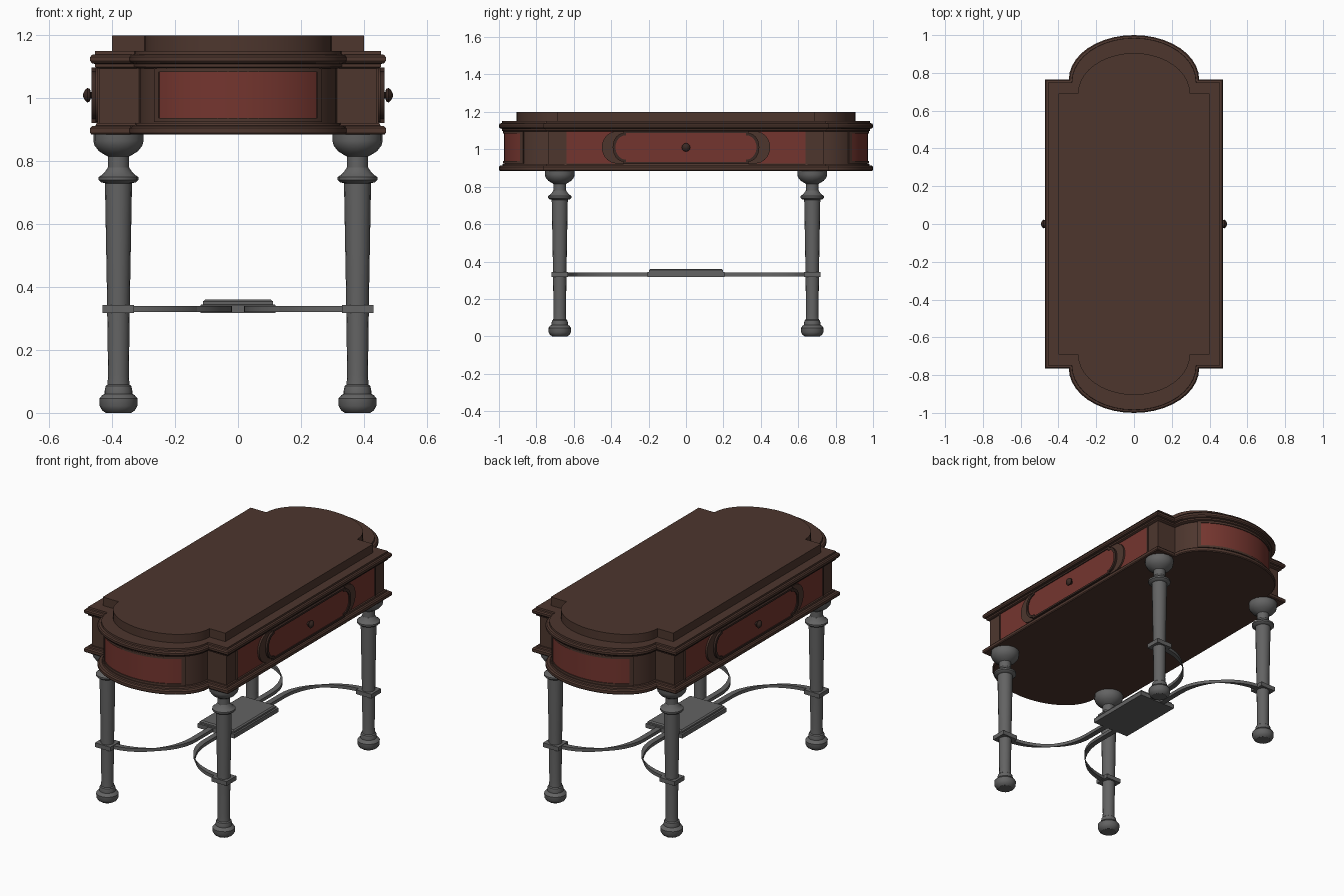
import bpy, bmesh, math
from math import sin, cos, pi

if "Cube" in bpy.data.objects:
    bpy.data.objects.remove(bpy.data.objects["Cube"])


def material(name, rgb):
    m = bpy.data.materials.new(name)
    m.diffuse_color = (*rgb, 1)
    m.use_nodes = True
    m.node_tree.nodes["Principled BSDF"].inputs["Base Color"].default_value = m.diffuse_color
    return m


BROWN = material("brown wood", (0.075, 0.037, 0.027))
DARK = material("dark wood", (0.042, 0.022, 0.017))
RED = material("red lacquer", (0.175, 0.036, 0.028))
GREY = material("grey metal", (0.125, 0.125, 0.125))


def loft(name, mat, rings, cap=True, closed=False, smooth=True):
    """Skin a list of equal rings of 3D points."""
    bm = bmesh.new()
    vs = [[bm.verts.new(p) for p in r] for r in rings]
    n = len(vs[0])
    pairs = list(zip(vs, vs[1:])) + ([(vs[-1], vs[0])] if closed else [])
    for a, b in pairs:
        for i in range(n):
            j = (i + 1) % n
            bm.faces.new((a[i], a[j], b[j], b[i]))
    if cap and not closed:
        bm.faces.new(vs[0])
        bm.faces.new(vs[-1])
    bmesh.ops.recalc_face_normals(bm, faces=bm.faces)
    me = bpy.data.meshes.new(name)
    bm.to_mesh(me)
    bm.free()
    me.materials.append(mat)
    ob = bpy.data.objects.new(name, me)
    bpy.context.collection.objects.link(ob)
    if smooth:
        bpy.context.view_layer.objects.active = ob
        ob.select_set(True)
        bpy.ops.object.shade_smooth_by_angle(angle=math.radians(30))
        ob.select_set(False)
    return ob


def box(name, mat, x0, x1, y0, y1, z0, z1):
    q = [(x0, y0), (x1, y0), (x1, y1), (x0, y1)]
    return loft(name, mat, [[(x, y, z) for x, y in q] for z in (z0, z1)], smooth=False)


SEG = 20


def outline(z, d=0, hx=0.47, hy=0.765, a=0.345, tip=1.0):
    """Rectangle with a bowed bay at each short end, inset by d."""
    hx, hy, a, tip = hx - d, hy - d, a - d, tip - d
    half = [(hx, hy)]
    half += [(a * cos(pi * i / SEG), hy + (tip - hy) * sin(pi * i / SEG)) for i in range(SEG + 1)]
    half += [(-hx, hy)]
    return [(x, y, z) for x, y in half] + [(-x, -y, z) for x, y in half]


# Table case, stacked mouldings and top
loft("base_moulding", BROWN, [outline(z, d) for z, d in
     [(0.885, 0.004), (0.89, 0), (0.905, 0), (0.912, 0.006), (0.913, 0.018), (0.922, 0.02)]])
loft("case_body", BROWN, [outline(z, 0.03) for z in (0.915, 1.105)])
loft("upper_moulding", BROWN, [outline(z, d) for z, d in
     [(1.095, 0.024), (1.1, 0.015), (1.109, 0.015), (1.112, 0.005), (1.119, 0), (1.131, 0),
      (1.138, 0.005), (1.14, 0.015), (1.15, 0.016)]])
loft("table_top", BROWN, [outline(z, 0, 0.40, 0.69, 0.297, 0.905) for z in (1.145, 1.2)])


# Bowed end panels that follow the bay curve
def bow_panel(name, mat, s, x0, x1, z0, z1, off):
    a, b, cy = 0.315, 0.235, 0.735
    t0, t1 = math.acos(x1 / a), math.acos(x0 / a)
    n = max(2, int((t1 - t0) / 0.1))
    rings = []
    for i in range(n + 1):
        t = t0 + (t1 - t0) * i / n
        c, k = cos(t), sin(t)
        rings.append([((a + o) * c, s * (cy + (b + o) * k), z)
                      for o, z in ((-0.01, z0), (off, z0), (off, z1), (-0.01, z1))])
    loft(name, mat, rings)


for s, end in ((-1, "front"), (1, "back")):
    bow_panel(end + "_panel", RED, s, -0.248, 0.248, 0.935, 1.087, 0.004)
    bow_panel(end + "_frame_bottom", BROWN, s, -0.26, 0.26, 0.925, 0.938, 0.009)
    bow_panel(end + "_frame_top", BROWN, s, -0.26, 0.26, 1.084, 1.096, 0.009)
    bow_panel(end + "_frame_left", BROWN, s, -0.26, -0.246, 0.925, 1.096, 0.009)
    bow_panel(end + "_frame_right", BROWN, s, 0.246, 0.26, 0.925, 1.096, 0.009)


def end_shape(straight, half_h, bulge, step=0.0):
    """Long cartouche in (y, z): straight top and bottom, bowed ends, optional small step."""
    right = []
    if step:
        right += [(straight, -half_h), (straight, -half_h + step)]
    h = half_h - step
    right += [(straight + bulge * cos(t), h * sin(t))
              for t in [-pi / 2 + pi * i / 14 for i in range(15)][1 if step else 0:14 if step else 15]]
    if step:
        right += [(straight, half_h - step), (straight, half_h)]
    return right + [(-y, -z) for y, z in right]


def side_ring(s, x, shape):
    return [(s * x, y, 1.01 + z) for y, z in shape]


# Long side panels, oval surround, drawer front and knob
for s, side in ((-1, "left"), (1, "right")):
    lo, hi = sorted((s * 0.43, s * 0.443))
    box(side + "_side_panel", RED, lo, hi, -0.645, 0.645, 0.925, 1.095)
    for k in (-1, 1):
        y0, y1 = sorted((k * 0.64, k * 0.65))
        lo, hi = sorted((s * 0.43, s * 0.447))
        box(side + "_panel_edge", BROWN, lo, hi, y0, y1, 0.92, 1.1)
    oval = end_shape(0.37, 0.086, 0.08)
    loft(side + "_oval_surround", BROWN, [side_ring(s, x, oval) for x in (0.43, 0.453)])
    outer = end_shape(0.335, 0.088, 0.057, 0.012)
    inner = end_shape(0.322, 0.077, 0.055, 0.012)
    loft(side + "_drawer_frame", DARK,
         [side_ring(s, 0.44, outer), side_ring(s, 0.465, outer),
          side_ring(s, 0.465, inner), side_ring(s, 0.44, inner)], closed=True)
    loft(side + "_drawer_front", RED, [side_ring(s, x, inner) for x in (0.44, 0.459)])
    loft(side + "_knob", DARK,
         [[(s * x, r * cos(2 * pi * i / 12), 1.01 + r * sin(2 * pi * i / 12)) for i in range(12)]
          for x, r in ((0.455, 0.012), (0.468, 0.01), (0.471, 0.02), (0.479, 0.023),
                       (0.486, 0.017), (0.492, 0.006))])

# Turned legs, collars and curved stretchers
LEG = [(0, 0.04), (0.008, 0.052), (0.022, 0.06), (0.045, 0.061), (0.056, 0.052), (0.06, 0.044),
       (0.07, 0.044), (0.085, 0.041), (0.09, 0.035), (0.12, 0.033), (0.4, 0.037), (0.73, 0.043),
       (0.733, 0.055), (0.74, 0.063), (0.75, 0.063), (0.757, 0.052), (0.768, 0.042), (0.78, 0.034),
       (0.815, 0.034), (0.82, 0.043), (0.832, 0.062), (0.85, 0.076), (0.865, 0.08), (0.89, 0.08)]
LX, LY, N = 0.38, 0.675, 16
for sx, h in ((-1, "left"), (1, "right")):
    for sy, v in ((-1, "front"), (1, "back")):
        tag = v + "_" + h
        loft(tag + "_leg", GREY,
             [[(sx * LX + r * cos(2 * pi * i / N), sy * LY + r * sin(2 * pi * i / N), z)
               for i in range(N)] for z, r in LEG])
        box(tag + "_collar", GREY, sx * LX - 0.05, sx * LX + 0.05,
            sy * LY - 0.045, sy * LY + 0.045, 0.318, 0.343)
        path = [(0.36 - 0.325 * sin(t), 0.36 + 0.315 * cos(t), -sin(t), -cos(t))
                for t in [pi / 2 * i / 14 for i in range(15)]]
        path.append((0.035, 0.15, -1, 0))
        rings = []
        for x, y, nx, ny in path:
            rings.append([(sx * (x + o * nx), sy * (y + o * ny), z) for o, z in
                          ((-0.016, 0.321), (0.016, 0.321), (0.016, 0.34), (-0.016, 0.34))])
        loft(tag + "_stretcher", GREY, rings)

# Central stretcher plate
loft("stretcher_plate", GREY,
     [[(x * p, y * q, z) for x, y in ((-1, -1), (1, -1), (1, 1), (-1, 1))]
      for z, p, q in ((0.318, 0.12, 0.205), (0.343, 0.12, 0.205), (0.345, 0.112, 0.198),
                      (0.354, 0.112, 0.198), (0.36, 0.104, 0.19))], smooth=False)
